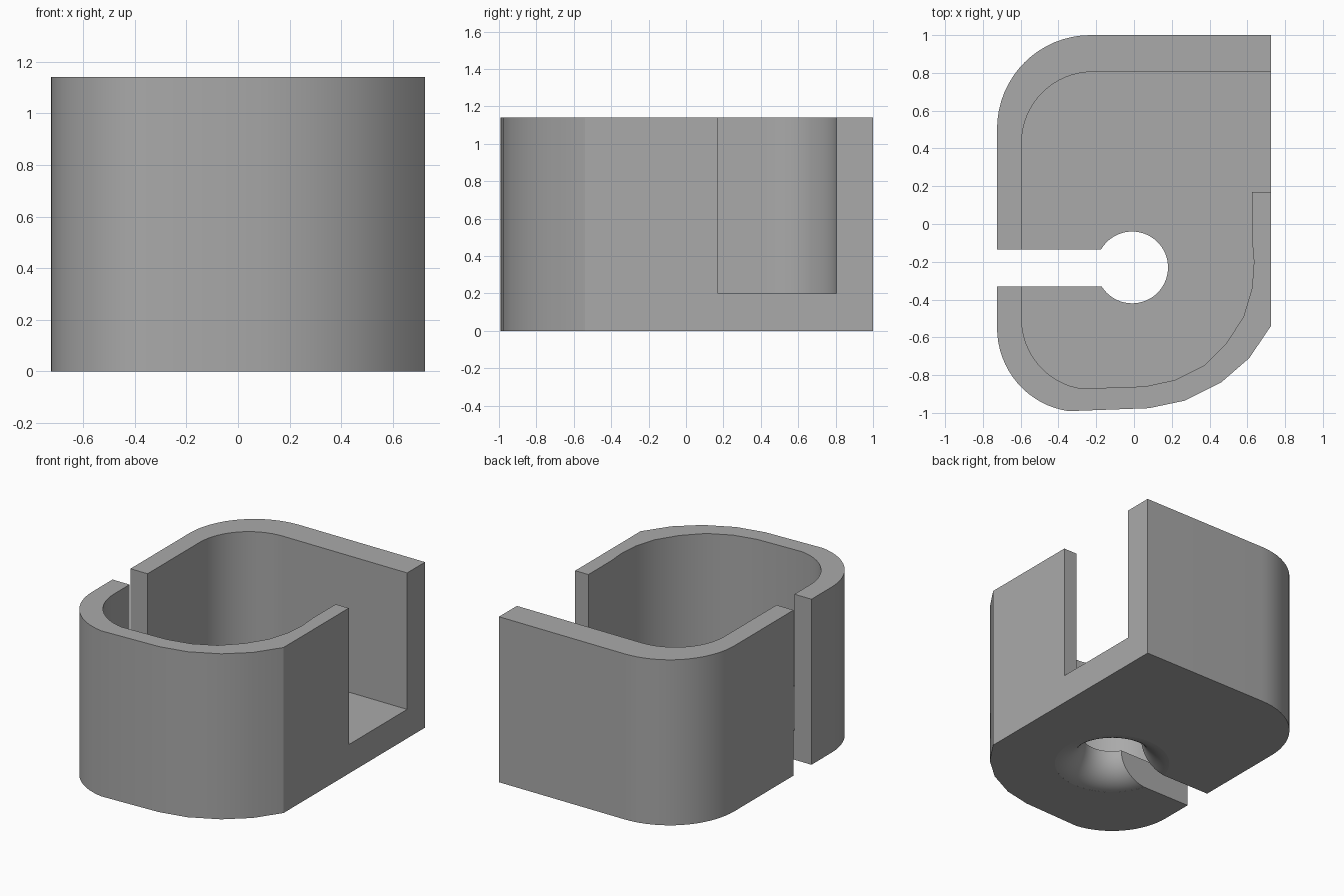
import bpy
import bmesh
import math

if "Cube" in bpy.data.objects:
    bpy.data.objects.remove(bpy.data.objects["Cube"])

HEIGHT, FLOOR = 1.14, 0.2
HOLE_X, HOLE_Y, HOLE_R = -0.01, -0.23, 0.19

grey = bpy.data.materials.new("plain grey")
grey.use_nodes = True
colour = (0.4, 0.4, 0.4, 1)
grey.diffuse_color = colour
grey.node_tree.nodes["Principled BSDF"].inputs["Base Color"].default_value = colour


def arc(cx, cy, rx, ry, start, end, steps=16):
    angles = [math.radians(start + (end - start) * i / steps) for i in range(steps + 1)]
    return [(cx + rx * math.cos(a), cy + ry * math.sin(a)) for a in angles]


def finish(name, bm):
    bmesh.ops.recalc_face_normals(bm, faces=bm.faces)
    mesh = bpy.data.meshes.new(name)
    bm.to_mesh(mesh)
    bm.free()
    mesh.materials.append(grey)
    obj = bpy.data.objects.new(name, mesh)
    bpy.context.collection.objects.link(obj)
    return obj


def prism(name, outline, bottom, top):
    bm = bmesh.new()
    face = bm.faces.new([bm.verts.new((x, y, bottom)) for x, y in outline])
    side = bmesh.ops.extrude_face_region(bm, geom=[face])["geom"]
    for v in side:
        if isinstance(v, bmesh.types.BMVert):
            v.co.z = top
    return finish(name, bm)


def lathe(name, profile, cx, cy, steps=64):
    bm = bmesh.new()
    rings = [[bm.verts.new((cx + x, cy + y, z)) for x, y in arc(0, 0, r, r, 0, 360, steps)[:-1]]
             for r, z in profile]
    for low, high in zip(rings, rings[1:]):
        for i in range(steps):
            j = (i + 1) % steps
            bm.faces.new((low[i], low[j], high[j], high[i]))
    bm.faces.new(rings[0])
    bm.faces.new(rings[-1])
    return finish(name, bm)


# Outer body: two round corners on one side, a faceted sweep on the other
outer = [(0.725, 1.0)]
outer += arc(-0.23, 0.505, 0.495, 0.495, 90, 180)
outer += arc(-0.285, -0.55, 0.44, 0.445, 180, 262)
outer += [(0.08, -0.975), (0.27, -0.935), (0.46, -0.84), (0.61, -0.71), (0.725, -0.54)]
body = prism("holder_body", outer, 0, HEIGHT)

# Cavity, open through the side next to the back wall
inner = [(0.9, 0.805)]
inner += arc(-0.22, 0.43, 0.375, 0.375, 90, 180)
inner += arc(-0.225, -0.5, 0.37, 0.375, 180, 262)
inner += [(0.06, -0.86), (0.22, -0.825), (0.37, -0.75), (0.49, -0.63), (0.58, -0.49),
          (0.625, -0.34), (0.635, -0.2), (0.625, -0.08), (0.625, 0.17), (0.9, 0.17)]
cavity = prism("cavity_cutter", inner, FLOOR, HEIGHT + 0.2)

# Slot running from the side wall into the floor hole
slot = prism("slot_cutter", [(-0.9, -0.33), (HOLE_X, -0.33), (HOLE_X, -0.135), (-0.9, -0.135)],
             -0.2, HEIGHT + 0.2)

# Floor hole with a rounded flare towards the underside
flare = 0.19
curve = [(HOLE_R + flare - flare * math.cos(a), flare - flare * math.sin(a))
         for a in [math.radians(86 - 86 * i / 12) for i in range(13)]]
profile = [(curve[0][0], -0.1)] + curve + [(HOLE_R, FLOOR + 0.1)]
hole = lathe("hole_cutter", profile, HOLE_X, HOLE_Y)

for cutter in (cavity, slot, hole):
    mod = body.modifiers.new(cutter.name, "BOOLEAN")
    mod.operation = "DIFFERENCE"
    mod.solver = "EXACT"
    mod.object = cutter

# Bake the cuts, remove the cutters and smooth the curved walls
bpy.context.view_layer.objects.active = body
body.select_set(True)
for mod in list(body.modifiers):
    bpy.ops.object.modifier_apply(modifier=mod.name)
for cutter in (cavity, slot, hole):
    bpy.data.objects.remove(cutter)
bpy.ops.object.shade_smooth_by_angle(angle=math.radians(30))
